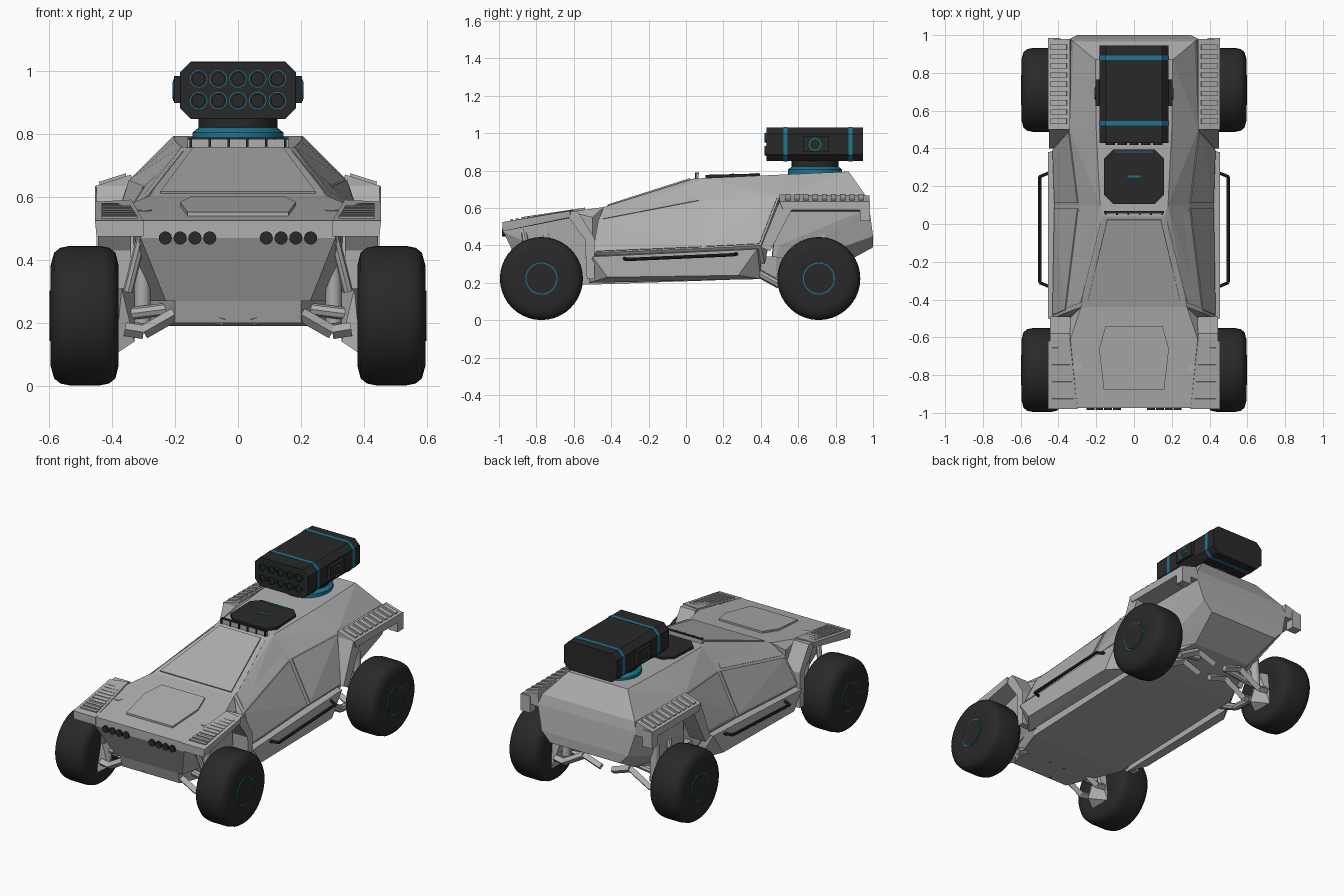
import bpy, bmesh, math
from mathutils import Vector

cube = bpy.data.objects.get("Cube")
if cube:
    bpy.data.objects.remove(cube, do_unlink=True)


def material(name, rgb):
    mat = bpy.data.materials.new(name)
    mat.use_nodes = True
    colour = (*rgb, 1)
    mat.diffuse_color = colour
    mat.node_tree.nodes["Principled BSDF"].inputs["Base Color"].default_value = colour
    return mat


GREY = material("body grey", (.43, .43, .43))
BLACK = material("matt black", (.022, .022, .022))
TEAL = material("teal accent", (.012, .18, .28))


def finish(name, bm, mat, pair=False, smooth=False):
    bmesh.ops.recalc_face_normals(bm, faces=bm.faces[:])
    mesh = bpy.data.meshes.new(name)
    bm.to_mesh(mesh)
    bm.free()
    mesh.materials.append(mat)
    obj = bpy.data.objects.new(name, mesh)
    bpy.context.collection.objects.link(obj)
    if smooth:
        bpy.ops.object.select_all(action="DESELECT")
        obj.select_set(True)
        bpy.context.view_layer.objects.active = obj
        bpy.ops.object.shade_smooth_by_angle(angle=math.radians(40))
    if pair:
        obj.modifiers.new("mirror", "MIRROR")
    return obj


def flip(points):
    return [(-x, y, z) for x, y, z in points]


def hull(name, points, mat=GREY, side="centre"):
    """Faceted block around points; centre mirrors the points, pair mirrors the block."""
    points = [tuple(p) for p in points]
    if side == "centre":
        points = points + flip(points)
    bm = bmesh.new()
    for p in points:
        bm.verts.new(p)
    bmesh.ops.remove_doubles(bm, verts=bm.verts[:], dist=.0001)
    bmesh.ops.convex_hull(bm, input=bm.verts[:])
    loose = [v for v in bm.verts if not v.link_faces]
    bmesh.ops.delete(bm, geom=loose, context="VERTS")
    bmesh.ops.dissolve_limit(bm, angle_limit=.02, verts=bm.verts[:], edges=bm.edges[:])
    return finish(name, bm, mat, pair=(side == "pair"))


def box(name, low, high, mat=GREY, side="single"):
    corners = [(x, y, z) for x in (low[0], high[0])
               for y in (low[1], high[1]) for z in (low[2], high[2])]
    return hull(name, corners, mat, side)


def panel(name, corners, shrink=.94, thick=.006, mat=GREY, side="pair"):
    """Thin plate lying on a face, pulled in from its corners."""
    pts = [Vector(c) for c in corners]
    mid = sum(pts, Vector()) / len(pts)
    normal = (pts[2] - pts[0]).cross(pts[-1] - pts[1]).normalized() * thick
    pts = [mid + (p - mid) * shrink for p in pts]
    return hull(name, [p + normal for p in pts] + [p - normal for p in pts], mat, side)


def lathe(name, profile, origin, axis, mat, pair=False, segments=32):
    """Spin (radius, height) pairs round an axis."""
    turn = Vector((0, 0, 1)).rotation_difference(Vector(axis)).to_matrix()
    bm = bmesh.new()
    rings = []
    for radius, height in profile:
        ring = []
        for i in range(segments):
            a = math.tau * i / segments
            spot = Vector((radius * math.cos(a), radius * math.sin(a), height))
            ring.append(bm.verts.new(Vector(origin) + turn @ spot))
        rings.append(ring)
    for lower, upper in zip(rings, rings[1:]):
        for i in range(segments):
            j = (i + 1) % segments
            bm.faces.new((lower[i], lower[j], upper[j], upper[i]))
    bm.faces.new(rings[0])
    bm.faces.new(rings[-1])
    return finish(name, bm, mat, pair, smooth=True)


def rods(name, path, radius, mat=GREY, pair=True, sides=8):
    for a, b in zip(path, path[1:]):
        a, b = Vector(a), Vector(b)
        lathe(name, [(radius, 0), (radius, (b - a).length)], a, b - a, mat, pair, sides)


def octagon(half_w, half_h, cut):
    pts = [(half_w, half_h - cut), (half_w - cut, half_h)]
    pts += [(u, -v) for u, v in pts]
    return pts + [(-u, v) for u, v in pts]


# Body shell
hull("nose", [(.3, -.975, .525), (.31, -.975, .47), (.23, -.88, .27), (.34, -.62, .58),
              (.28, -.44, .605), (.34, -.5, .55), (.32, -.5, .27)])
roof_front, shoulder, door_low = (.18, .1, .76), (.29, .1, .64), (.42, .1, .385)
front_shoulder, front_low = (.36, -.47, .53), (.43, -.5, .36)
rear_shoulder, rear_low = (.34, .5, .66), (.43, .4, .4)
roof_rear = (.2, .5, .778)
hull("front_cabin", [(.16, .04, .757), roof_front, shoulder, door_low, (.28, -.44, .605),
                     front_shoulder, front_low, (.36, .1, .3), (.36, -.5, .3)])
hull("rear_cabin", [roof_front, shoulder, door_low, (.36, .1, .3), roof_rear,
                    rear_shoulder, rear_low, (.36, .42, .3)])
hull("tail", [roof_rear, rear_shoulder, (.33, .5, .4), (.3, .45, .25), (.205, .87, .795),
              (.32, .965, .66), (.34, .98, .6), (.3, 1, .45), (.24, 1, .39), (.2, .8, .28)])
hull("floor", [(.33, -.52, .19), (.33, .48, .225), (.34, -.52, .34), (.34, .48, .34),
               (.2, -.86, .2), (.2, -.88, .27), (.2, .8, .28), (.22, .6, .24)])
hull("sill", [(.455, -.5, .34), (.455, .38, .38), (.455, -.42, .23), (.455, .28, .24),
              (.37, -.52, .2), (.37, .4, .22), (.36, -.5, .35), (.36, .4, .39)], side="pair")

# Raised panels
panel("front_door", [shoulder, front_shoulder, front_low, door_low])
panel("rear_door", [shoulder, rear_shoulder, rear_low, door_low])
panel("pillar", [(.16, .04, .757), (.28, -.44, .605), front_shoulder, shoulder], .9, .004)
panel("windshield", [(.15, .035, .757), (-.15, .035, .757),
                     (-.26, -.43, .608), (.26, -.43, .608)], .95, .007, side="single")


def hood_height(y):
    return .525 + .15 * (y + .975)


hood = [(.15, -.54), (.185, -.66), (.16, -.875)]
hull("hood_pad", [(x, y, hood_height(y) + d) for x, y in hood for d in (-.01, .012)])

# Fenders with legs beside the wheel arches
hull("front_fender", [(.455, -.98, .525), (.455, -.62, .585), (.3, -.98, .525), (.34, -.6, .592),
                      (.45, -.98, .475), (.45, -.62, .55), (.3, -.98, .475), (.33, -.6, .55)],
     side="pair")
for lean, name in ((0, "front_fender_leg"), (1, "front_fender_foot")):
    top = ((-.65, .58), (-.58, .585)) if not lean else ((-.54, .43), (-.49, .44))
    low = ((-.54, .43), (-.49, .44)) if not lean else ((-.53, .22), (-.49, .22))
    hull(name, [(x, y, z) for x in (.34, .445) for y, z in top + low], side="pair")
hull("rear_fender", [(.455, .5, .635), (.455, .98, .635), (.34, .5, .672), (.34, .98, .668),
                     (.455, .52, .59), (.455, .98, .59), (.33, .5, .58), (.33, .98, .58)],
     side="pair")
box("rear_fender_end", (.39, .93, .53), (.455, .985, .635), side="pair")
hull("rear_fender_leg", [(x, y, z) for x in (.34, .45) for y, z in
                         ((.5, .635), (.57, .6), (.4, .39), (.45, .37))], side="pair")

# Fender vent slats
for i in range(10):
    y = -.94 + i * .03
    inner = .32 + i * .003
    panel("front_vent_slat", [(inner, y, hood_height(y)), (.435, y, hood_height(y)),
                              (.435, y + .016, hood_height(y + .016)),
                              (inner, y + .016, hood_height(y + .016))], 1, .009)
for i in range(9):
    y = .53 + i * .049
    panel("rear_vent_slat", [(.355, y, .668), (.44, y, .641),
                             (.44, y + .028, .641), (.355, y + .028, .668)], 1, .008)

# Headlights
for i in range(4):
    lathe("headlight", [(.021, 0), (.021, .05)], (.09 + i * .047, -.935, .47),
          (0, -1, 0), BLACK, pair=True, segments=16)

# Wheels and suspension
tyre = [(.1, .39), (.16, .38), (.2, .39), (.216, .41), (.222, .44), (.222, .535),
        (.216, .565), (.2, .585), (.16, .596), (.09, .592)]
for end, y in (("front", -.773), ("rear", .71)):
    centre = (0, y, .223)
    lathe(end + "_wheel", tyre, centre, (1, 0, 0), BLACK, pair=True, segments=40)
    lathe(end + "_wheel_ring", [(.086, .58), (.086, .596)], centre, (1, 0, 0), TEAL, pair=True)
    lathe(end + "_wheel_hub", [(.08, .58), (.08, .599)], centre, (1, 0, 0), BLACK, pair=True)
    hull(end + "_knuckle", [(.33, y - .04, .14), (.33, y + .04, .3), (.39, y - .07, .1),
                            (.39, y + .07, .1), (.37, y - .05, .31), (.39, y + .05, .31)],
         side="pair")
    for dy in (-.07, .07):
        rods(end + "_wishbone", [(.36, y + dy, .18), (.3, y + dy, .17),
                                 (.16, y + dy, .25), (.04, y + dy, .21)], .022, sides=4)
    rods(end + "_axle", [(.39, y, .223), (.1, y, .26)], .02)
    rods(end + "_damper", [(.305, y + .04, .2), (.3, y + .02, .56)], .026, sides=12)
    rods(end + "_upper_link", [(.35, y - .06, .3), (.3, y - .1, .5)], .016)
rods("trailing_arm", [(.37, .28, .31), (.36, .5, .19), (.35, .66, .17)], .022)

# Side rails
rods("side_rail", [(.44, -.335, .33), (.5, -.31, .325), (.5, .25, .35), (.44, .275, .355)],
     .009, BLACK)

# Roof hatch and light bar
hatch = octagon(.16, .145, .05)
hull("hatch", [(u, v + .25, z + v * .025) for u, v in hatch for z in (.75, .781)], BLACK, "single")
box("hatch_trim", (-.1, .378, .77), (.1, .384, .788), TEAL)
box("hatch_handle", (-.035, .247, .775), (.035, .257, .784), TEAL)
box("light_bar", (-.16, .055, .755), (.16, .068, .784))
box("light_bar_cap", (-.16, .058, .782), (.16, .07, .79), BLACK)
for i in range(6):
    x = -.15 + i * .06
    box("light_bar_post", (x - .004, .048, .755), (x + .004, .066, .789), BLACK)
rods("antenna", [(.12, .06, .75), (.12, .06, .79)], .004, BLACK, pair=False)

# Turret
turret = (0, .69, 0)
lathe("turret_base", [(.145, .77), (.145, .805), (.12, .825)], turret, (0, 0, 1), TEAL)
lathe("turret_collar", [(.125, .82), (.125, .86)], turret, (0, 0, 1), BLACK)


def launcher_slice(name, front, back, grow, mat):
    outline = octagon(.183 + grow, .09 + grow, .035)
    hull(name, [(u, y, v + .94) for u, v in outline for y in (front, back)], mat, "single")


launcher_slice("launcher", .43, .945, 0, BLACK)
for y in (.533, .88):
    launcher_slice("launcher_band", y - .011, y + .011, .002, TEAL)
box("launcher_pivot", (.17, .625, .9), (.203, .765, .985), BLACK, "pair")
lathe("pivot_ring", [(.034, 0), (.034, .024)], (.182, .69, .94), (1, 0, 0), TEAL, pair=True)
lathe("pivot_cap", [(.028, 0), (.028, .026)], (.182, .69, .94), (1, 0, 0), BLACK, pair=True)
for column in range(-2, 3):
    for z in (.907, .976):
        spot = (column * .0625, .435, z)
        lathe("tube_ring", [(.028, 0), (.028, .007)], spot, (0, -1, 0), TEAL, segments=16)
        lathe("tube", [(.025, 0), (.025, .016), (.019, .016), (.019, .008)], spot,
              (0, -1, 0), BLACK, segments=16)
